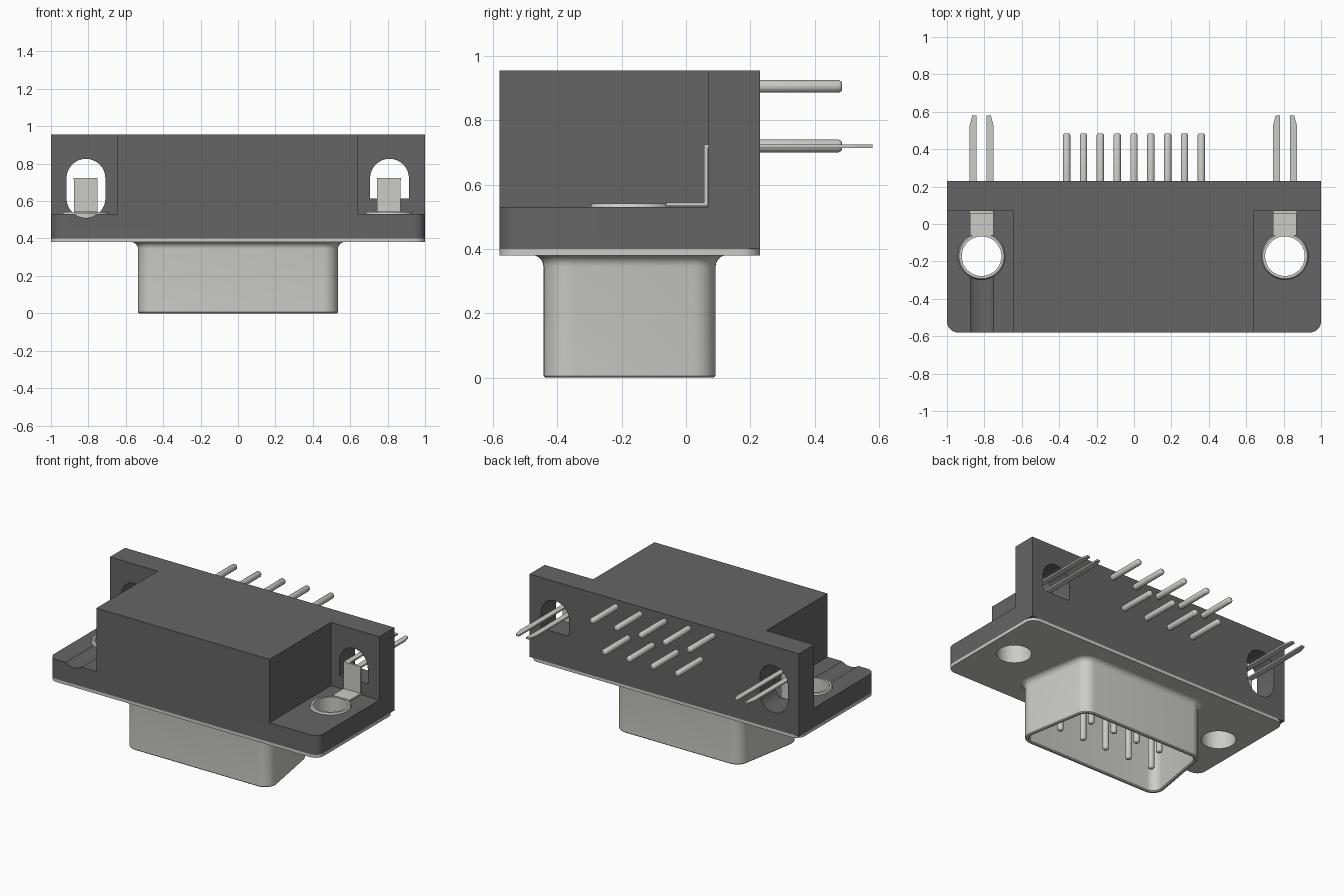
import bpy, bmesh
from math import cos, sin, pi, atan2, radians
from mathutils import Vector

if "Cube" in bpy.data.objects:
    bpy.data.objects.remove(bpy.data.objects["Cube"])


def material(name, rgb):
    m = bpy.data.materials.new(name)
    m.diffuse_color = (*rgb, 1)
    m.use_nodes = True
    m.node_tree.nodes["Principled BSDF"].inputs["Base Color"].default_value = m.diffuse_color
    return m


PLASTIC = material("dark_plastic", (0.13, 0.13, 0.13))
METAL = material("metal", (0.6, 0.6, 0.57))


def loft(name, rings, mat, closed=False):
    """Skin a list of equal-length point rings; cap the ends or join them."""
    bm = bmesh.new()
    vs = [[bm.verts.new(p) for p in ring] for ring in rings]
    n = len(vs[0])
    pairs = list(zip(vs, vs[1:])) + ([(vs[-1], vs[0])] if closed else [])
    for a, b in pairs:
        for i in range(n):
            j = (i + 1) % n
            bm.faces.new((a[i], a[j], b[j], b[i]))
    if not closed:
        bm.faces.new(vs[0])
        bm.faces.new(vs[-1])
    bmesh.ops.recalc_face_normals(bm, faces=bm.faces)
    me = bpy.data.meshes.new(name)
    bm.to_mesh(me)
    bm.free()
    me.materials.append(mat)
    ob = bpy.data.objects.new(name, me)
    bpy.context.collection.objects.link(ob)
    return ob


def smooth(ob):
    bpy.ops.object.select_all(action='DESELECT')
    ob.select_set(True)
    bpy.context.view_layer.objects.active = ob
    bpy.ops.object.shade_smooth_by_angle(angle=radians(35))
    return ob


def outline(corners, offset=0.0, seg=8):
    """Counter-clockwise (x, y, radius) corners -> rounded outline, offset outwards."""
    pts, n = [], len(corners)
    for i in range(n):
        p0, p, p1 = (Vector(corners[(i + k) % n][:2]) for k in (-1, 0, 1))
        r = corners[i][2]
        d0, d1 = (p - p0).normalized(), (p1 - p).normalized()
        n0, n1 = Vector((d0.y, -d0.x)), Vector((d1.y, -d1.x))
        c = p - (n0 + n1) * r / (1 + n0.dot(n1))
        if r + offset < 1e-6:
            pts.append(p)
            continue
        a0 = atan2(n0.y, n0.x)
        sweep = (atan2(n1.y, n1.x) - a0) % (2 * pi)
        for k in range(seg + 1):
            a = a0 + sweep * k / seg
            pts.append(c + (r + offset) * Vector((cos(a), sin(a))))
    return pts


def at_z(pts, z):
    return [(p[0], p[1], z) for p in pts]


def prism(name, pts, z0, z1, mat):
    return loft(name, [at_z(pts, z0), at_z(pts, z1)], mat)


def box(name, x0, x1, y0, y1, z0, z1, mat):
    return prism(name, [(x0, y0), (x1, y0), (x1, y1), (x0, y1)], z0, z1, mat)


def circle(cx, cy, r, n=48):
    return [(cx + r * cos(2 * pi * i / n), cy + r * sin(2 * pi * i / n)) for i in range(n)]


def cut(ob, cutters):
    for c in cutters:
        c.hide_render = True
        m = ob.modifiers.new("cut", 'BOOLEAN')
        m.operation, m.solver, m.object = 'DIFFERENCE', 'EXACT', c
        bpy.context.view_layer.objects.active = ob
        bpy.ops.object.modifier_apply(modifier=m.name)
        bpy.data.objects.remove(c)


def slot_cutter(cx, z0, z1, r0, y0, y1):
    """Upright slot with a round top; bottom corners of radius r0."""
    w = 0.104
    o = outline([(cx - w, z0, r0), (cx + w, z0, r0), (cx + w, z1, w), (cx - w, z1, w)])
    return loft("slot_cutter", [[(p[0], y, p[1]) for p in o] for y in (y0, y1)], PLASTIC)


EYES = (-0.815, 0.807)     # x of the two mounting holes
EYE_Y = -0.172

# Plastic housing: full block, side notches, wall slots, mounting holes
housing = prism("housing", outline([(-1, -0.58, 0.06), (1, -0.58, 0.06),
                                    (1, 0.23, 0), (-1, 0.23, 0)]), 0.40, 0.955, PLASTIC)
cut(housing, [box("notch", -1.2, -0.645, -0.8, 0.07, 0.53, 1.2, PLASTIC),
              box("notch", 0.64, 1.2, -0.8, 0.07, 0.53, 1.2, PLASTIC),
              slot_cutter(-0.813, 0.51, 0.826, 0.104, -0.8, 0.4),
              slot_cutter(0.81, 0.615, 0.826, 0, -0.1, 0.4)]
    + [prism("hole", circle(x, EYE_Y, 0.112), 0.2, 0.7, PLASTIC) for x in EYES])
smooth(housing)

# Metal face plate with two holes
plate = prism("face_plate", outline([(-1, -0.58, 0.06), (1, -0.58, 0.06),
                                     (1, 0.23, 0.06), (-1, 0.23, 0.06)]), 0.38, 0.40, METAL)
cut(plate, [prism("hole", circle(x, EYE_Y, 0.106), 0.2, 0.7, METAL) for x in EYES])
smooth(plate)

# D-shaped hollow shell with a flared root, and the insulator inside it
D = [(-0.55, -0.443, 0.08), (0.55, -0.443, 0.08), (0.457, 0.092, 0.08), (-0.457, 0.092, 0.08)]
profile = [(0.036 - 0.036 * cos(a), 0.345 + 0.036 * sin(a))
           for a in (pi / 2 * k / 6 for k in range(6, -1, -1))]
profile += [(0, 0.006), (-0.006, 0), (-0.019, 0), (-0.025, 0.006), (-0.025, 0.385)]
smooth(loft("shell", [at_z(outline(D, o), z) for o, z in profile], METAL, closed=True))
prism("insulator", outline(D, -0.024), 0.374, 0.39, PLASTIC)


def pin(name, base, tip, r=0.02):
    """Round pin with a softened tip."""
    base, tip = Vector(base), Vector(tip)
    d = (tip - base).normalized()
    u = d.orthogonal().normalized()
    v = d.cross(u)
    stations = [(base, r), (tip - d * 0.01, r), (tip - d * 0.003, r * 0.8), (tip, r * 0.5)]
    smooth(loft(name, [[p + s * (u * x + v * y) for x, y in circle(0, 0, 1, 20)]
                       for p, s in stations], METAL))


# Nine contacts: five in the front/upper row, four in the rear/lower row
for i in range(9):
    x = -0.36 + 0.09 * i
    y, z = ((-0.267, 0.905), (-0.083, 0.72))[i % 2]
    pin("contact_pin", (x, y, 0.41), (x, y, 0.05))
    pin("solder_tail", (x, 0.2, z), (x, 0.485, z))

# Eyelets with angled board-lock brackets
for cx in EYES:
    prof = [(0.106, 0.381), (0.106, 0.541), (0.12, 0.541), (0.126, 0.53),
            (0.112, 0.53), (0.112, 0.381)]
    smooth(loft("eyelet", [at_z(circle(cx, EYE_Y, r), z) for r, z in prof], METAL, closed=True))
    L = [(-0.062, 0.533), (0.069, 0.533), (0.069, 0.724), (0.056, 0.724),
         (0.056, 0.545), (-0.062, 0.545)]
    loft("bracket", [[(cx + s * 0.063, y, z) for y, z in L] for s in (-1, 1)], METAL)
    for s in (-1, 1):
        prong = [(0.027, 0.06), (0.064, 0.06), (0.064, 0.525), (0.05, 0.58), (0.027, 0.58)]
        prism("board_lock_prong", [(cx + s * x, y) for x, y in prong], 0.713, 0.724, METAL)
